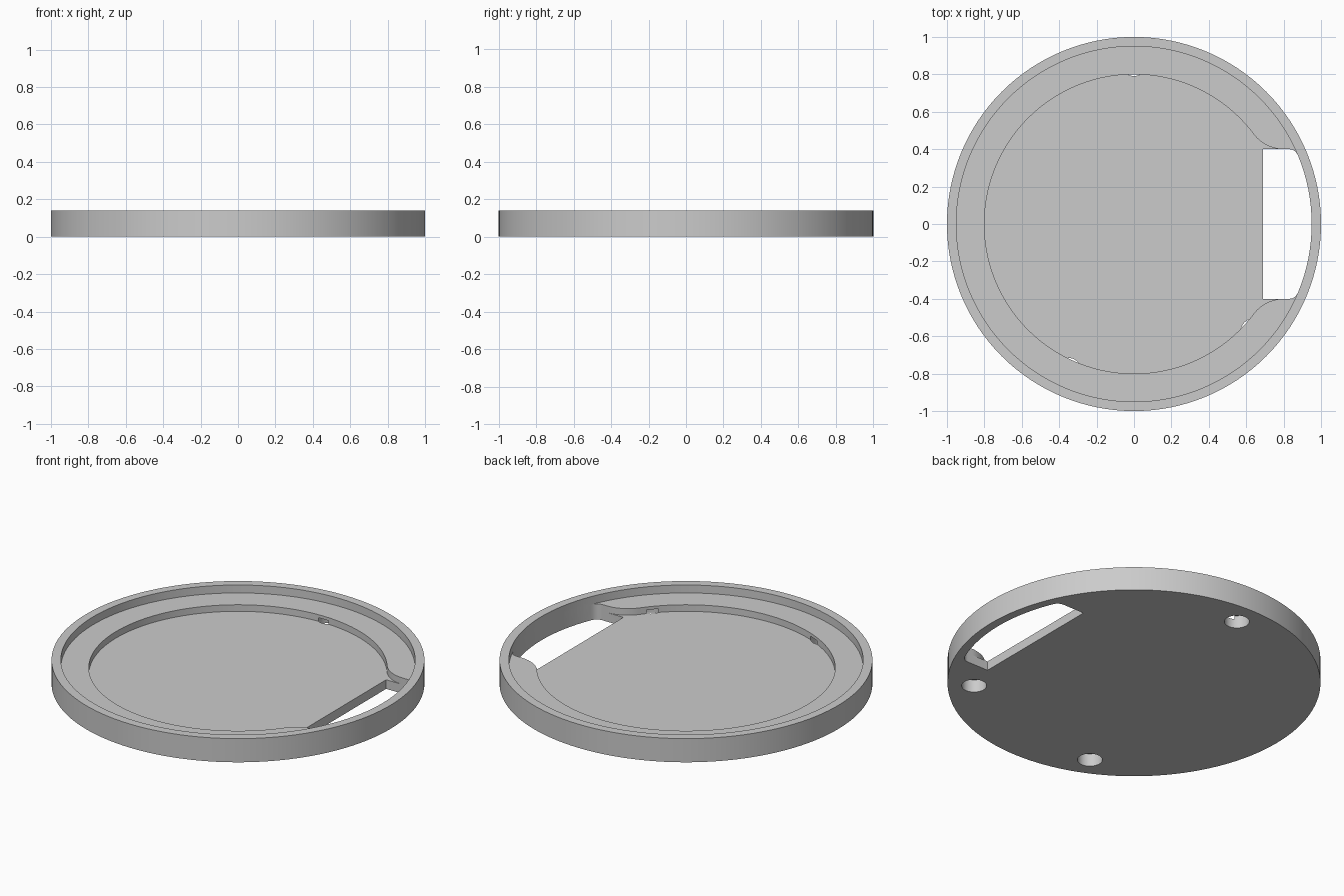
import bpy, bmesh
from math import sin, cos, radians, atan2, degrees

cube = bpy.data.objects.get("Cube")
if cube:
    bpy.data.objects.remove(cube, do_unlink=True)

SEGMENTS = 128
HEIGHT, LEDGE_Z, FLOOR_Z, HOLE_TOP = 0.14, 0.093, 0.054, 0.075
RIM_R, POCKET_R, SLOT_Y, SLOT_X = 0.95, 0.8, 0.4, 0.69

grey = bpy.data.materials.new("light grey")
grey.use_nodes = True
colour = (0.6, 0.6, 0.6, 1)
grey.diffuse_color = colour
grey.node_tree.nodes["Principled BSDF"].inputs["Base Color"].default_value = colour


def arc(cx, cy, r, start, end, steps):
    """Points on an arc, angles in degrees."""
    angles = [radians(start + (end - start) * i / steps) for i in range(steps + 1)]
    return [(cx + r * cos(a), cy + r * sin(a)) for a in angles]


def circle(cx, cy, r, steps=SEGMENTS):
    return arc(cx, cy, r, 0, 360, steps)[:-1]


def mirrored(half):
    """Close an upper half outline with its reflection in the x axis."""
    return half + [(x, -y) for x, y in reversed(half) if abs(y) > 1e-6]


def prism(name, outline, z0, z1):
    bm = bmesh.new()
    face = bm.faces.new([bm.verts.new((x, y, z0)) for x, y in outline])
    top = bmesh.ops.extrude_face_region(bm, geom=[face])["geom"]
    bmesh.ops.translate(bm, vec=(0, 0, z1 - z0),
                        verts=[v for v in top if isinstance(v, bmesh.types.BMVert)])
    bmesh.ops.recalc_face_normals(bm, faces=bm.faces)
    mesh = bpy.data.meshes.new(name)
    bm.to_mesh(mesh)
    bm.free()
    mesh.materials.append(grey)
    obj = bpy.data.objects.new(name, mesh)
    bpy.context.collection.objects.link(obj)
    return obj


def cut(target, outline, z0, z1):
    cutter = prism("cutter", outline, z0, z1)
    cutter.hide_render = True
    mod = target.modifiers.new("cut", 'BOOLEAN')
    mod.operation, mod.solver, mod.object = 'DIFFERENCE', 'EXACT', cutter
    bpy.context.view_layer.objects.active = target
    bpy.ops.object.modifier_apply(modifier=mod.name)
    bpy.data.objects.remove(cutter, do_unlink=True)


# Round tray body with its raised rim
tray = prism("round_tray", circle(0, 0, 1), 0, HEIGHT)
cut(tray, circle(0, 0, RIM_R), LEDGE_Z, HEIGHT + 0.1)

# Sunken floor, flaring out smoothly into the slot
flare_r, flare_x = 0.2, 0.8
meet = degrees(atan2(SLOT_Y + flare_r, flare_x))
flare = arc(flare_x, SLOT_Y + flare_r, flare_r, 270, 180 + meet, 14)
bowl = arc(0, 0, POCKET_R, meet, 180, 56)
cut(tray, mirrored(flare + bowl[1:]), FLOOR_Z, HEIGHT + 0.1)

# Through slot bounded by the rim, with rounded outer corners
step = 360 / SEGMENTS
rim_side = arc(0, 0, RIM_R, 0, 8 * step, 8)
corner = arc(0.829, SLOT_Y - 0.05, 0.05, 30, 90, 6)
cut(tray, mirrored(rim_side + corner + [(SLOT_X, SLOT_Y)]), -0.1, LEDGE_Z + 0.02)

# Three blind holes in the underside, just breaking into the floor
for angle in (90, 246, 318):
    a = radians(angle)
    cut(tray, circle(0.858 * cos(a), 0.858 * sin(a), 0.067, 40), -0.1, HOLE_TOP)

# Smooth curved walls, sharp rims
bpy.ops.object.select_all(action='DESELECT')
tray.select_set(True)
bpy.context.view_layer.objects.active = tray
bpy.ops.object.shade_smooth_by_angle(angle=radians(30))
